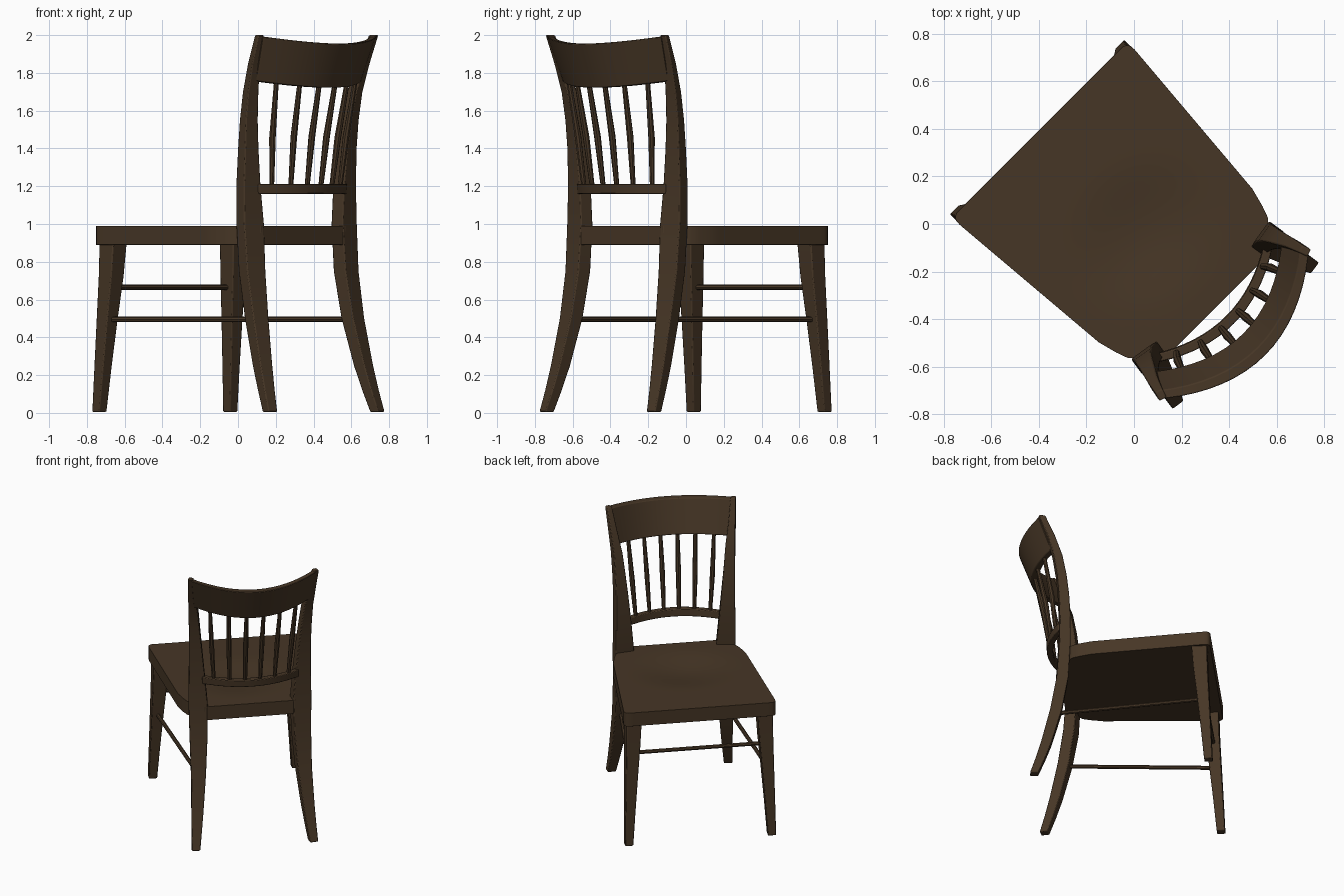
import bpy, bmesh
from math import radians, cos, sin, pi, hypot
from mathutils import Vector, Matrix

cube = bpy.data.objects.get("Cube")
if cube:
    bpy.data.objects.remove(cube, do_unlink=True)

# The chair is designed facing local +y, then turned an eighth of a circle
TURN = Matrix.Rotation(radians(45), 4, 'Z')

wood = bpy.data.materials.new("dark brown wood")
wood.use_nodes = True
wood.diffuse_color = (0.062, 0.037, 0.019, 1)
wood.node_tree.nodes["Principled BSDF"].inputs["Base Color"].default_value = wood.diffuse_color


def finish(name, bm, bevel=0.0, angle=35):
    bmesh.ops.recalc_face_normals(bm, faces=bm.faces)
    bm.transform(TURN)
    mesh = bpy.data.meshes.new(name)
    bm.to_mesh(mesh)
    bm.free()
    mesh.materials.append(wood)
    obj = bpy.data.objects.new(name, mesh)
    bpy.context.collection.objects.link(obj)
    bpy.ops.object.select_all(action='DESELECT')
    obj.select_set(True)
    bpy.context.view_layer.objects.active = obj
    bpy.ops.object.shade_smooth_by_angle(angle=radians(angle))
    if bevel:
        mod = obj.modifiers.new("soft edges", 'BEVEL')
        mod.width = bevel
        mod.segments = 2
        mod.limit_method = 'ANGLE'
        mod.angle_limit = radians(50)
    return obj


def loft(name, rings, bevel=0.0):
    """Skin a row of equal rings and cap both ends."""
    bm = bmesh.new()
    rows = [[bm.verts.new(p) for p in ring] for ring in rings]
    n = len(rows[0])
    for a, b in zip(rows, rows[1:]):
        for i in range(n):
            j = (i + 1) % n
            bm.faces.new((a[i], a[j], b[j], b[i]))
    bm.faces.new(rows[0])
    bm.faces.new(rows[-1])
    return finish(name, bm, bevel)


def upright(name, sections, side, bevel):
    """Tapered post from (z, x, y, width, depth, twist) sections."""
    rings = []
    for z, x, y, w, d, twist in sections:
        a = radians(twist)
        ring = []
        for i, j in ((-1, -1), (1, -1), (1, 1), (-1, 1)):
            u, v = i * w / 2, j * d / 2
            ring.append(Vector((side * (x + u * cos(a) - v * sin(a)),
                                y + u * sin(a) + v * cos(a), z)))
        rings.append(ring)
    return loft(name, rings, bevel)


def rod(name, points, radii, sides=8):
    """Round rod through a few points."""
    axis = (Vector(points[-1]) - Vector(points[0])).to_track_quat('Z', 'Y')
    rings = [[Vector(p) + axis @ Vector((r * cos(2 * pi * k / sides),
                                         r * sin(2 * pi * k / sides), 0))
              for k in range(sides)] for p, r in zip(points, radii)]
    return loft(name, rings)


# Rear posts sweep back at the foot and at the crest
REAR = [(0.005, .402, -.642, .058, .056, 8), (.12, .39, -.602, .068, .064, 8),
        (.25, .378, -.562, .08, .072, 8), (.5, .36, -.50, .10, .08, 8),
        (.75, .352, -.458, .12, .08, 9), (1, .352, -.443, .13, .076, 9),
        (1.2, .36, -.438, .11, .074, 9), (1.4, .369, -.446, .088, .07, 10),
        (1.55, .379, -.46, .076, .064, 12), (1.7, .39, -.485, .064, .06, 14),
        (1.85, .41, -.53, .048, .052, 16), (2, .428, -.588, .034, .042, 18)]
FRONT = [(0.005, .49, .548, .056, .056, 0), (.25, .479, .531, .068, .068, 0),
         (.5, .467, .512, .082, .082, 0), (.72, .456, .494, .096, .096, 0),
         (.91, .45, .484, .105, .105, 0)]
for side, word in ((1, "left"), (-1, "right")):
    upright(f"rear_post_{word}", REAR, side, 0.006)
    upright(f"front_leg_{word}", FRONT, side, 0.006)
    rod(f"side_stretcher_{word}", [(side * .466, .50, .495), (side * .36, -.49, .495)],
        [.014, .014])
rod("front_stretcher", [(-.46, .50, .665), (.46, .50, .665)], [.014, .014])

# Seat: tapered slab with rounded corners, a tongue between the posts and a scoop
OUTLINE = [(-.49, .32), (-.412, .32), (-.41, .375), (-.40, .398), (-.38, .416),
           (-.33, .434), (-.247, .456), (.516, .52), (.54, .518), (.552, .51), (.56, .495)]
rows = []
for (y0, h0), (y1, h1) in zip(OUTLINE, OUTLINE[1:]):
    steps = max(1, round((y1 - y0) / .035))
    rows += [(y0 + (y1 - y0) * k / steps, h0 + (h1 - h0) * k / steps) for k in range(steps)]
rows.append(OUTLINE[-1])


def seat_height(x, y):
    r = hypot(x / .40, (y + .06) / .34)
    return .99 - (.014 * (1 + cos(pi * r)) if r < 1 else 0)


COLS = 28
bm = bmesh.new()
grid = [[bm.verts.new((h * t, y, seat_height(h * t, y)))
         for t in (2 * c / COLS - 1 for c in range(COLS + 1))] for y, h in rows]
for a, b in zip(grid, grid[1:]):
    for c in range(COLS):
        bm.faces.new((a[c], a[c + 1], b[c + 1], b[c]))
ext = bmesh.ops.extrude_face_region(bm, geom=bm.faces[:], use_keep_orig=True)
for v in ext["geom"]:
    if isinstance(v, bmesh.types.BMVert):
        v.co.z = .89
finish("seat", bm, 0.008, 40)


def curved_rail(name, low, high, thick, steps=16):
    """Bowed rail; low and high are (half width, mid y, end rise in y, mid z, end rise in z)."""
    rings = []
    for k in range(steps + 1):
        t = 2 * k / steps - 1
        ring = []
        for (hx, y, dy, z, dz), sign in ((low, -1), (low, 1), (high, 1), (high, -1)):
            ring.append(Vector((hx * t, y + dy * t * t + sign * thick / 2, z + dz * t * t)))
        rings.append(ring)
    return loft(name, rings, 0.005)


# Back rails
curved_rail("crest_rail", (.395, -.672, .165, 1.722, .036), (.425, -.757, .168, 1.955, .038), .048)
curved_rail("lower_back_rail", (.33, -.567, .105, 1.16, 0), (.33, -.572, .105, 1.213, 0), .042)

# Six spindles fan out between the rails
for n in range(6):
    t = (n - 2.5) / 2.5
    x0, x1 = .255 * t, .295 * t
    y0 = -.57 + .105 * (x0 / .33) ** 2
    y1 = -.675 + .165 * (x1 / .395) ** 2
    rod(f"spindle_{n + 1}",
        [(x0, y0, 1.19), ((x0 + x1) / 2, (y0 + y1) / 2 + .012, 1.46), (x1, y1, 1.76)],
        [.013, .018, .013])
